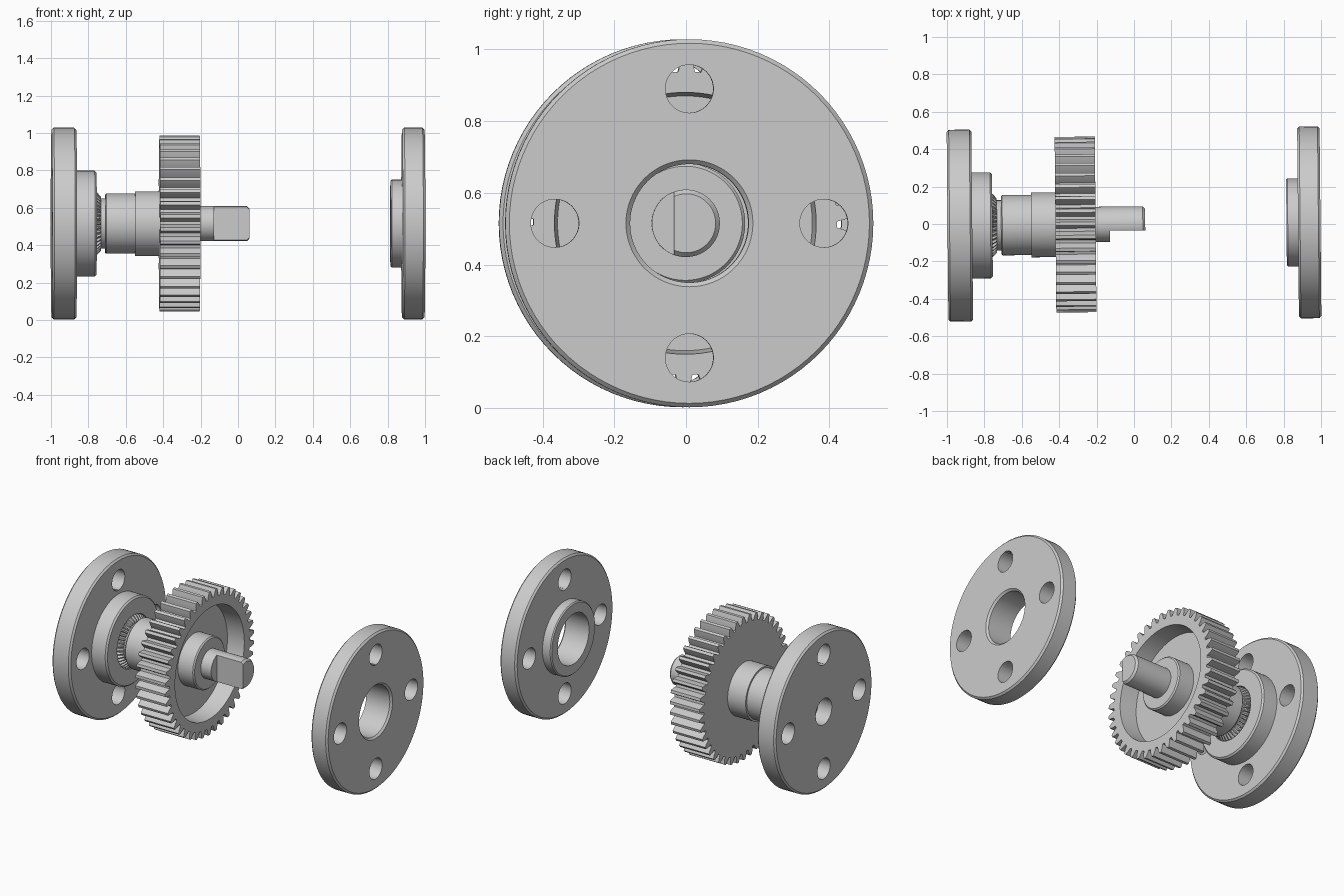
import bpy, bmesh, math

if "Cube" in bpy.data.objects:
    bpy.data.objects.remove(bpy.data.objects["Cube"])

AXIS_Z = 0.515      # height of the common axis
YAW = 0.0095        # the assembly is turned very slightly about z


def make_object(name, bm):
    bmesh.ops.remove_doubles(bm, verts=bm.verts, dist=1e-5)
    bmesh.ops.recalc_face_normals(bm, faces=bm.faces)
    mesh = bpy.data.meshes.new(name)
    bm.to_mesh(mesh)
    bm.free()
    ob = bpy.data.objects.new(name, mesh)
    bpy.context.collection.objects.link(ob)
    ob.location.z = AXIS_Z
    ob.rotation_euler.z = YAW
    return ob


def smooth(ob):
    bpy.ops.object.select_all(action='DESELECT')
    ob.select_set(True)
    bpy.context.view_layer.objects.active = ob
    bpy.ops.object.shade_smooth_by_angle(angle=math.radians(25))


def lathe(name, profile, angles=None, closed=False):
    """Sweep (x, radius) points round the x axis; a radius may be a repeating list for teeth."""
    angles = angles or [2 * math.pi * i / 96 for i in range(96)]
    n = len(angles)
    bm = bmesh.new()
    rings = []
    for x, r in profile:
        rs = r if isinstance(r, list) else [r]
        rings.append([bm.verts.new((x, rs[i % len(rs)] * math.cos(a), rs[i % len(rs)] * math.sin(a)))
                      for i, a in enumerate(angles)])
    pairs = list(zip(rings, rings[1:]))
    if closed:
        pairs.append((rings[-1], rings[0]))
    for p, q in pairs:
        for i in range(n):
            j = (i + 1) % n
            bm.faces.new((p[i], p[j], q[j], q[i]))
    return make_object(name, bm)


def tooth_angles(count, offsets, start=0.0):
    pitch = 2 * math.pi / count
    return [start + (k + o) * pitch for k in range(count) for o in offsets]


def cut(ob, cutters):
    bpy.context.view_layer.objects.active = ob
    for c in cutters:
        m = ob.modifiers.new("cut", 'BOOLEAN')
        m.operation = 'DIFFERENCE'
        m.solver = 'EXACT'
        m.object = c
        bpy.context.view_layer.update()
        bpy.ops.object.modifier_apply(modifier=m.name)
        bpy.data.objects.remove(c)


def bolt_holes(ob, x):
    cutters = []
    for k in range(4):
        a = k * math.pi / 2
        bm = bmesh.new()
        bmesh.ops.create_cone(bm, cap_ends=True, segments=48, radius1=0.067, radius2=0.067, depth=0.4)
        for v in bm.verts:
            px, py, pz = v.co
            v.co = (x + pz, px + 0.375 * math.cos(a), py + 0.375 * math.sin(a))
        c = make_object("hole_cutter", bm)
        c.hide_render = True
        cutters.append(c)
    cut(ob, cutters)


# Left flange with stepped bore and boss
left = lathe("left_flange", [
    (-0.997, 0.085), (-0.997, 0.502), (-0.986, 0.513), (-0.876, 0.513), (-0.865, 0.502),
    (-0.865, 0.283), (-0.767, 0.283), (-0.757, 0.273), (-0.757, 0.172), (-0.875, 0.172),
    (-0.875, 0.085)], closed=True)
bolt_holes(left, -0.93)

# Right flange with chamfered bore and boss on its inner side
right = lathe("right_flange", [
    (0.997, 0.177), (0.997, 0.502), (0.986, 0.513), (0.888, 0.513), (0.877, 0.502),
    (0.877, 0.235), (0.822, 0.235), (0.815, 0.228), (0.815, 0.165), (0.985, 0.165)], closed=True)
bolt_holes(right, 0.93)

# Stepped shaft
shaft = lathe("stepped_shaft", [
    (-0.90, 0.0), (-0.90, 0.083), (-0.872, 0.083), (-0.872, 0.134), (-0.71, 0.134), (-0.71, 0.156),
    (-0.704, 0.161), (-0.55, 0.161), (-0.55, 0.173), (-0.415, 0.173), (-0.415, 0.094),
    (0.047, 0.094), (0.06, 0.082), (0.06, 0.0)])
# Flat on the shaft tip
bm = bmesh.new()
bmesh.ops.create_cube(bm, size=1)
for v in bm.verts:
    v.co = (-0.13 + (v.co.x + 0.5) * 0.3, -0.034 + (v.co.y - 0.5) * 0.2, v.co.z * 0.4)
flat = make_object("flat_cutter", bm)
flat.hide_render = True
cut(shaft, [flat])

# Fine tapered serrations where the shaft enters the left boss
serration = lathe("serrated_collar", [
    (-0.87, 0.13), (-0.87, [0.15, 0.168, 0.168, 0.15]), (-0.755, [0.15, 0.168, 0.168, 0.15]),
    (-0.733, [0.134, 0.145, 0.145, 0.134]), (-0.733, 0.13)],
    tooth_angles(40, (-0.34, -0.14, 0.14, 0.34)), closed=True)

# Spur gear with a recessed face and hub
teeth = [0.423, 0.449, 0.47, 0.47, 0.449, 0.423]
gear = lathe("spur_gear", [
    (-0.42, 0.09), (-0.42, teeth), (-0.205, teeth), (-0.205, 0.365), (-0.32, 0.355),
    (-0.32, 0.167), (-0.213, 0.167), (-0.205, 0.159), (-0.205, 0.09)],
    tooth_angles(42, (-0.37, -0.26, -0.13, 0.13, 0.26, 0.37), math.radians(3.8)), closed=True)

for ob in (left, right, shaft, serration, gear):
    smooth(ob)
